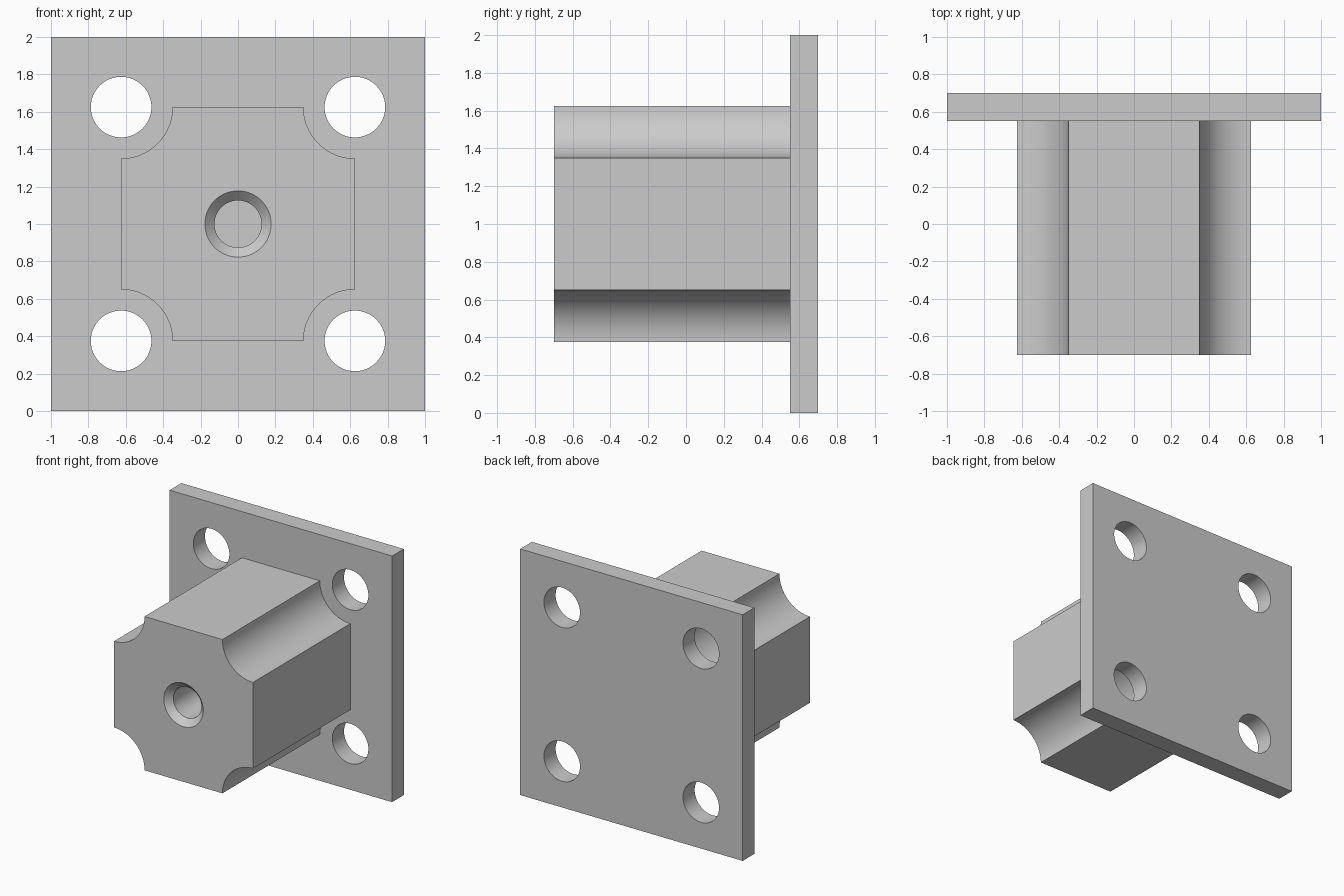
import bpy
import bmesh
from math import cos, sin, pi, radians
from mathutils import Matrix

default = bpy.data.objects.get("Cube")
if default:
    bpy.data.objects.remove(default, do_unlink=True)

MID = 1.0                  # height of the centre axis
FRONT, SEAM, BACK = -0.70, 0.55, 0.70
HALF = 0.625               # half width of the block and bolt spacing
RELIEF = 0.275             # radius of the corner grooves
BOLT = 0.162               # bolt hole radius

metal = bpy.data.materials.new("plain grey")
metal.use_nodes = True
metal.diffuse_color = (0.6, 0.6, 0.6, 1)
metal.node_tree.nodes["Principled BSDF"].inputs["Base Color"].default_value = (0.6, 0.6, 0.6, 1)


def make_object(name, bm):
    bmesh.ops.recalc_face_normals(bm, faces=bm.faces)
    mesh = bpy.data.meshes.new(name)
    bm.to_mesh(mesh)
    bm.free()
    mesh.materials.append(metal)
    obj = bpy.data.objects.new(name, mesh)
    bpy.context.collection.objects.link(obj)
    return obj


def prism(name, outline, y0, y1):
    """Extrude an x-z outline along y."""
    bm = bmesh.new()
    face = bm.faces.new([bm.verts.new((x, y0, MID + z)) for x, z in outline])
    side = bmesh.ops.extrude_face_region(bm, geom=[face])["geom"]
    verts = [v for v in side if isinstance(v, bmesh.types.BMVert)]
    bmesh.ops.translate(bm, verts=verts, vec=(0, y1 - y0, 0))
    return make_object(name, bm)


def lathe(name, profile, x=0, z=0, steps=64):
    """Spin a (radius, y) profile around an axis along y."""
    bm = bmesh.new()
    verts = [bm.verts.new((r, y, 0)) for r, y in profile]
    edges = [bm.edges.new(pair) for pair in zip(verts, verts[1:])]
    bmesh.ops.spin(bm, geom=verts + edges, cent=(0, 0, 0), axis=(0, 1, 0),
                   angle=2 * pi, steps=steps)
    bmesh.ops.remove_doubles(bm, verts=bm.verts, dist=0.0001)
    bmesh.ops.transform(bm, matrix=Matrix.Translation((x, 0, MID + z)), verts=bm.verts)
    return make_object(name, bm)


def cut(obj, cutter):
    cutter.hide_render = True
    mod = obj.modifiers.new("cut", "BOOLEAN")
    mod.operation = "DIFFERENCE"
    mod.solver = "EXACT"
    mod.object = cutter
    bpy.context.view_layer.objects.active = obj
    bpy.ops.object.modifier_apply(modifier=mod.name)
    bpy.data.objects.remove(cutter, do_unlink=True)


# Square mounting plate with four bolt holes
plate = prism("mounting_plate", [(-1, -1), (1, -1), (1, 1), (-1, 1)], SEAM, BACK)
for sx in (-1, 1):
    for sz in (-1, 1):
        cut(plate, lathe("bolt_hole_cutter",
                         [(0, SEAM - 0.1), (BOLT, SEAM - 0.1), (BOLT, BACK + 0.1), (0, BACK + 0.1)],
                         sx * HALF, sz * HALF))

# Block with a concave groove along each corner
outline = []
for k in range(4):
    corner = pi / 4 + k * pi / 2
    cx, cz = HALF * 2 ** 0.5 * cos(corner), HALF * 2 ** 0.5 * sin(corner)
    for i in range(25):
        a = corner + pi + pi / 4 - i / 24 * pi / 2
        outline.append((cx + RELIEF * cos(a), cz + RELIEF * sin(a)))
block = prism("grooved_block", outline, FRONT, SEAM)

# Countersunk blind hole in the front
cut(block, lathe("centre_hole_cutter",
                 [(0, FRONT - 0.05), (0.227, FRONT - 0.05), (0.126, FRONT + 0.051),
                  (0.126, FRONT + 0.7), (0, FRONT + 0.7)]))

# Smooth the round walls, keep the edges crisp
bpy.ops.object.select_all(action="DESELECT")
for obj in (plate, block):
    obj.select_set(True)
bpy.context.view_layer.objects.active = plate
bpy.ops.object.shade_smooth_by_angle(angle=radians(30))
